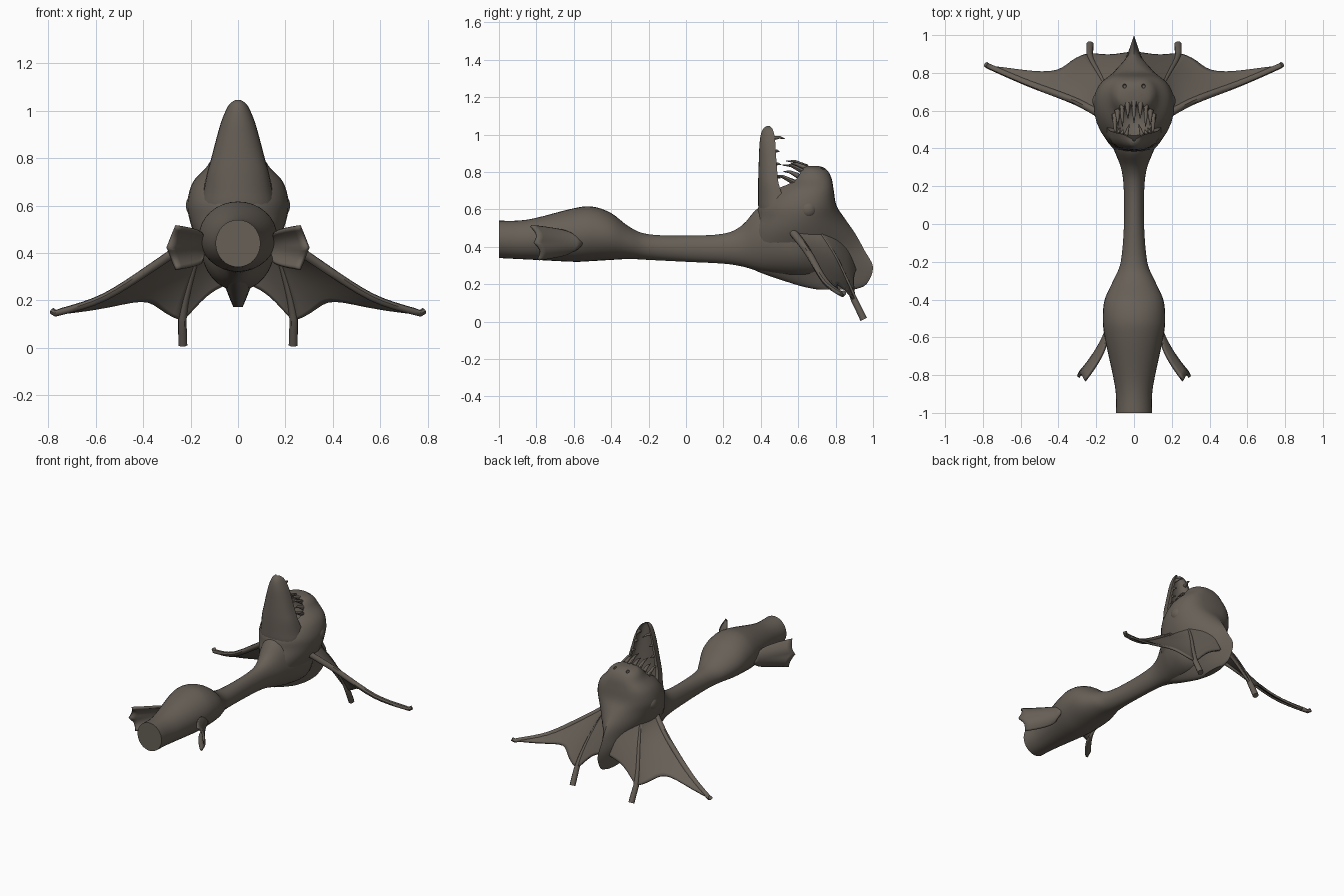
import bpy, bmesh
from math import sin, cos, pi, radians
from mathutils import Vector

cube = bpy.data.objects.get("Cube")
if cube:
    bpy.data.objects.remove(cube)

SKIN = (0.135, 0.115, 0.095, 1)
skin = bpy.data.materials.new("grey_brown_skin")
skin.use_nodes = True
skin.diffuse_color = SKIN
bsdf = next(n for n in skin.node_tree.nodes if n.type == 'BSDF_PRINCIPLED')
bsdf.inputs["Base Color"].default_value = SKIN


def activate(ob):
    bpy.ops.object.select_all(action='DESELECT')
    ob.select_set(True)
    bpy.context.view_layer.objects.active = ob


def finish(ob, angle=45):
    if not ob.data.materials:
        ob.data.materials.append(skin)
    activate(ob)
    bpy.ops.object.shade_smooth_by_angle(angle=radians(angle))
    return ob


def mesh_object(name, bm, angle=45):
    bmesh.ops.recalc_face_normals(bm, faces=bm.faces)
    me = bpy.data.meshes.new(name)
    bm.to_mesh(me)
    bm.free()
    ob = bpy.data.objects.new(name, me)
    bpy.context.collection.objects.link(ob)
    return finish(ob, angle)


def spline(rows, steps=4):
    """Smooth interpolation through rows of numbers."""
    rows = [Vector(r) for r in rows]
    out = []
    for i in range(len(rows) - 1):
        b, c = rows[i], rows[i + 1]
        a, d = rows[max(i - 1, 0)], rows[min(i + 2, len(rows) - 1)]
        for k in range(steps):
            t = k / steps
            out.append(0.5 * (2*b + (c - a)*t + (2*a - 5*b + 4*c - d)*t*t
                              + (3*b - a - 3*c + d)*t**3))
    return out + [rows[-1]]


def loft(name, rings, angle=45):
    bm = bmesh.new()
    loops = [[bm.verts.new(p) for p in ring] for ring in rings]
    n = len(loops[0])
    for a, b in zip(loops, loops[1:]):
        for i in range(n):
            j = (i + 1) % n
            bm.faces.new((a[i], a[j], b[j], b[i]))
    bm.faces.new(loops[0])
    bm.faces.new(loops[-1])
    return mesh_object(name, bm, angle)


def sheet(name, grid, thickness):
    """Thin skin through a grid of points."""
    bm = bmesh.new()
    v = [[bm.verts.new(p) for p in row] for row in grid]
    for a, b in zip(v, v[1:]):
        for i in range(len(a) - 1):
            bm.faces.new((a[i], a[i + 1], b[i + 1], b[i]))
    ob = mesh_object(name, bm)
    mod = ob.modifiers.new("thickness", 'SOLIDIFY')
    mod.thickness, mod.offset = thickness, 0
    return ob


def rod(name, pts, radii):
    cu = bpy.data.curves.new(name, 'CURVE')
    cu.dimensions, cu.bevel_depth, cu.bevel_resolution = '3D', 1, 2
    cu.use_fill_caps = True
    sp = cu.splines.new('POLY')
    sp.points.add(len(pts) - 1)
    for i, (p, q) in enumerate(zip(sp.points, pts)):
        t = i / (len(pts) - 1)
        p.co = (*q, 1)
        p.radius = radii[0] + (radii[1] - radii[0]) * t
    ob = bpy.data.objects.new(name, cu)
    bpy.context.collection.objects.link(ob)
    activate(ob)
    bpy.ops.object.convert(target='MESH')
    return finish(bpy.context.object)


def ball(name, loc, scale, rot=(0, 0, 0)):
    bpy.ops.mesh.primitive_uv_sphere_add(segments=24, ring_count=14, location=loc, rotation=rot)
    ob = bpy.context.object
    ob.name, ob.scale = name, scale
    return finish(ob)


# Body and neck: y, bottom, top, half width
body = [(-1, .34, .54, .095), (-.9, .335, .54, .096), (-.8, .33, .555, .112),
        (-.6, .32, .606, .155), (-.5, .324, .615, .165), (-.4, .33, .58, .155),
        (-.3, .335, .505, .11), (-.2, .33, .467, .07), (0, .32, .46, .053),
        (.2, .31, .47, .055), (.3, .295, .515, .07), (.39, .27, .61, .105),
        (.5, .25, .62, .145), (.62, .24, .6, .15), (.75, .25, .5, .07)]
angles = [2 * pi * i / 32 for i in range(32)]
loft("body", [[(w * cos(a), y, (lo + hi) / 2 + (hi - lo) / 2 * sin(a)) for a in angles]
              for y, lo, hi, w in spline(body)])

# Skull with back ridge: z, front y, widest y, back y, half width, back sharpness
skull_rows = [(.172, .7, .8, .9, .02, 1), (.2, .58, .76, .965, .032, 1.6),
              (.29, .34, .65, 1, .07, 2.2), (.38, .33, .6, .955, .13, 2.3),
              (.47, .345, .6, .905, .18, 1.8), (.55, .375, .62, .85, .207, 1.3),
              (.62, .39, .64, .805, .213, .7), (.7, .46, .66, .79, .19, .55),
              (.76, .54, .68, .78, .135, .6), (.8, .58, .68, .762, .108, .7),
              (.822, .615, .67, .74, .08, 1), (.832, .64, .67, .71, .03, 1)]


def skull_ring(z, front, mid, back, w, p):
    ring = []
    for a in angles:
        c, s = cos(a), sin(a)
        reach = mid - front if c > 0 else back - mid
        x = abs(s) ** (1 if c > 0 else p) * w * (1 if s > 0 else -1)
        ring.append((x, mid - reach * c, z))
    return ring


skull = loft("skull", [skull_ring(*r) for r in spline(skull_rows)])

# Mouth cavity and nostrils are cut from the skull
cutters = [ball("mouth_cutter", (0, .535, .79), (.118, .105, .13), (.5, 0, 0))]
cutters += [ball("nostril_cutter", (s * .05, .73, .815), (.01, .012, .02)) for s in (-1, 1)]
for cut in cutters:
    cut.hide_render = True
    activate(skull)
    mod = skull.modifiers.new("cut", 'BOOLEAN')
    mod.operation, mod.object, mod.solver = 'DIFFERENCE', cut, 'EXACT'
    bpy.ops.object.modifier_apply(modifier="cut")
    bpy.data.objects.remove(cut)
finish(skull)

# Lower jaw, a hollow scoop: z, outer y, rim y, half width
jaw = [(.47, .46, .5, .1), (.54, .405, .53, .15), (.6, .388, .53, .158), (.66, .386, .52, .147),
       (.74, .386, .495, .13), (.8, .387, .488, .113), (.88, .39, .482, .092),
       (.95, .393, .478, .072), (1, .4, .472, .052), (1.03, .412, .462, .034),
       (1.045, .43, .45, .012)]
rings = []
for z, y0, y1, w in spline(jaw):
    arc = [pi * i / 14 for i in range(15)]
    outer = [(w * cos(a), y1 - (y1 - y0) * sin(a) ** .8, z) for a in arc]
    inner = [(.8 * w * cos(a), y1 - .55 * (y1 - y0) * sin(a) ** .8, z) for a in reversed(arc)]
    rings.append(outer + inner)
loft("lower_jaw", rings, 50)


# Teeth along the upper and lower rims
def tooth(name, root, direction, size, radius):
    root, d = Vector(root), Vector(direction).normalized() * size
    bend = Vector((0, 0, .12 * size))
    rod(name, [root - d * .2, root + d * .5 + bend, root + d], (radius, .002))


for i in range(9):
    a = pi * (.1 + .8 * i / 8)
    x, rise = .108 * cos(a), sin(a)
    size = .1 if i % 2 == 0 else .07
    tooth("upper_tooth", (x, .53 + .1 * rise, .715 + .115 * rise), (-x * .4, -1, .3), size, .015)
for s in (-1, 1):
    for z, x, size in ((.98, .042, .06), (.91, .066, .03), (.84, .086, .04), (.77, .104, .035)):
        tooth("lower_tooth", (s * x, .472, z), (-s * .3, 1, -.05), size, .013)

# Frill ribs and webs, eyes and side fins, on both sides
for s, side in ((1, "left"), (-1, "right")):
    flip = lambda pts: [Vector((s * p[0], p[1], p[2])) for p in pts]
    ridge = spline(flip([(.02, .78, .56), (.03, .83, .45), (.03, .87, .37), (.02, .905, .28)]), 5)
    inner = spline(flip([(.13, .7, .5), (.18, .79, .36), (.22, .86, .21), (.235, .9, .115)]), 5)
    outer = spline(flip([(.16, .57, .48), (.31, .65, .375), (.56, .745, .215), (.77, .835, .145)]), 5)
    tip_in = flip([(.234, .925, .065), (.233, .95, .012)])
    rod(side + "_inner_rib", inner + tip_in, (.008, .02))
    rod(side + "_outer_rib", outer + flip([(.785, .845, .155)]), (.022, .014))
    for a, b, depth, name in ((ridge, inner, .12, "inner"), (inner, outer, .29, "outer")):
        grid = []
        for i in range(13):
            u = i / 12
            trim = 1 - depth * sin(pi * u)
            row = []
            for k in range(16):
                q = 15 * trim * k / 15
                j = min(int(q), 14)
                pa, pb = a[j].lerp(a[j + 1], q - j), b[j].lerp(b[j + 1], q - j)
                row.append(pa.lerp(pb, u))
            grid.append(row)
        sheet(side + "_" + name + "_web", grid, .014)
    ball(side + "_eye", (s * .185, .652, .6), (.035, .046, .046))

    # Side fin: flared leaf with a notched rear edge
    grid = []
    for i in range(17):
        v = i / 16 * 2 - 1
        notch = .022 * abs(sin(pi * v))
        rear = -.81 - .02 * v + notch
        front = -.555 - .07 * v * v
        row = []
        for k in range(9):
            t = k / 8
            y = front + (rear - front) * t
            out = .145 + .115 * t ** 1.4 + .036 * t * (1 - abs(v))
            row.append((s * out, y, .422 + v * (.05 + .04 * t ** .6)))
        grid.append(row)
    sheet(side + "_side_fin", grid, .016)
